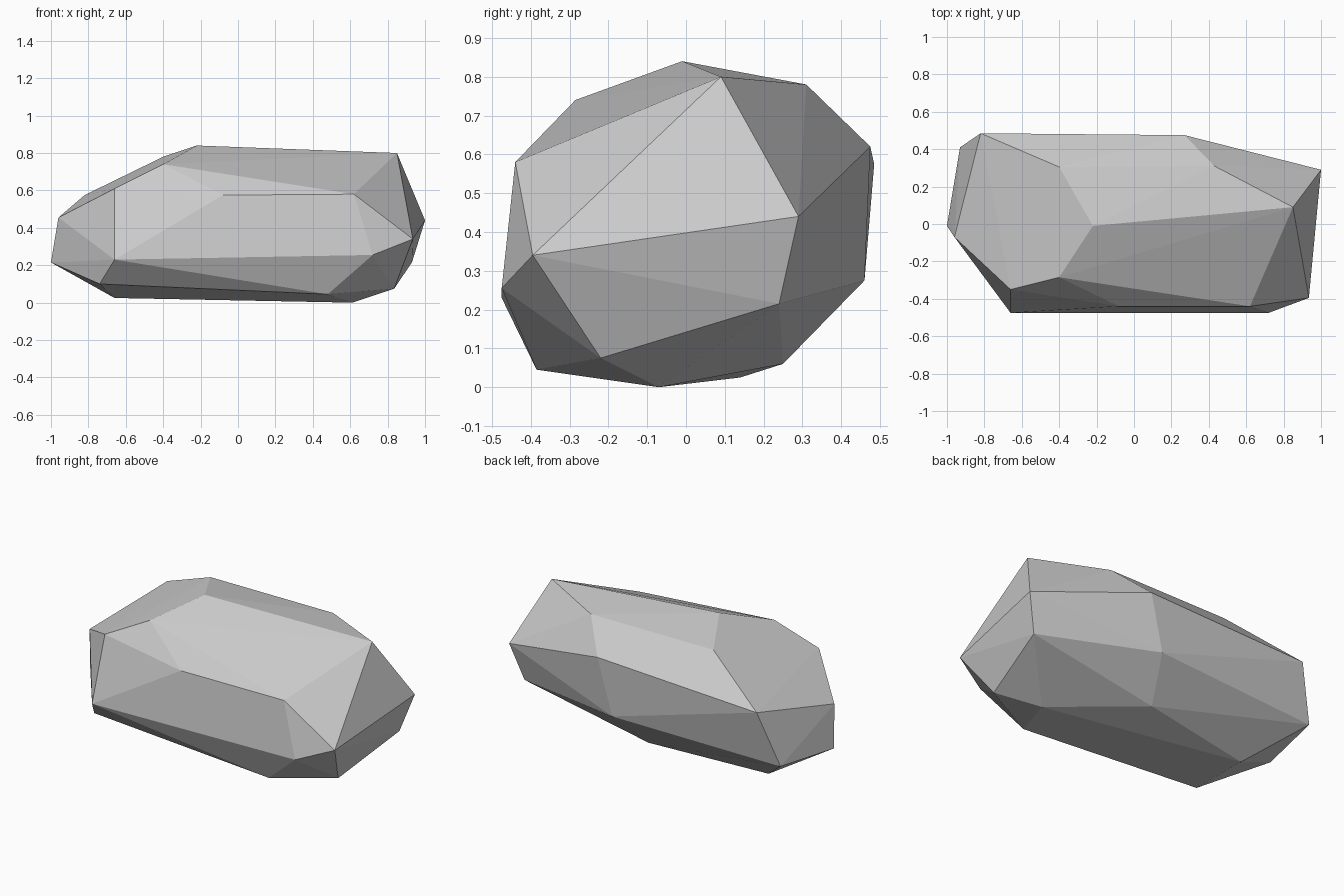
import bpy
import bmesh
from mathutils import Vector

# Remove the default object only
default_cube = bpy.data.objects.get("Cube")
if default_cube:
    bpy.data.objects.remove(default_cube, do_unlink=True)

# Corner points of the boulder in hundredths of a unit, grouped by region
crown = [(-22, -1, 84), (85, 9, 80), (43, 31, 78), (-40, 30.5, 78), (-40, -28.5, 74)]
front_shoulder = [(62, -44, 58), (-8, -44, 57.5), (-66, -35, 61)]
front_belly = [(72, -47.5, 25.5), (-66, -47.5, 23)]
right_tip = [(-100, -1, 21.5), (-96, -7, 45.5), (-93, 41, 24.5)]
left_tip = [(100, 29, 44), (93.5, -39.5, 34), (93, 24, 21.5)]
back_wall = [(-82, 48.5, 57.5), (27, 47.5, 62), (18, 46, 27.5)]
underside = [(-74, -34, 10), (-66, 14, 2.5), (48, -38.5, 4.5),
             (61, -7, 0), (83.5, -22, 7.5), (8, 25, 6)]
regions = [crown, front_shoulder, front_belly, right_tip, left_tip, back_wall, underside]


def make_material(name, color):
    """Plain flat colour shown in the viewport and in renders."""
    material = bpy.data.materials.new(name)
    material.use_nodes = True
    material.diffuse_color = color
    shader = material.node_tree.nodes["Principled BSDF"]
    shader.inputs["Base Color"].default_value = color
    shader.inputs["Roughness"].default_value = 0.9
    return material


def make_faceted_stone(name, corners, material):
    """Wrap the corner points in a closed convex skin with flat facets."""
    bm = bmesh.new()
    for corner in corners:
        bm.verts.new(Vector(corner) / 100)
    hull = bmesh.ops.convex_hull(bm, input=bm.verts)
    loose = {g for g in hull["geom_interior"] + hull["geom_unused"]
             if isinstance(g, bmesh.types.BMVert)}
    bmesh.ops.delete(bm, geom=list(loose), context="VERTS")
    bmesh.ops.recalc_face_normals(bm, faces=bm.faces)
    mesh = bpy.data.meshes.new(name)
    bm.to_mesh(mesh)
    bm.free()
    mesh.materials.append(material)
    for polygon in mesh.polygons:
        polygon.use_smooth = False
    stone = bpy.data.objects.new(name, mesh)
    bpy.context.collection.objects.link(stone)
    return stone


# Single faceted boulder
stone_grey = make_material("stone grey", (0.6, 0.6, 0.6, 1))
make_faceted_stone("boulder", [corner for region in regions for corner in region], stone_grey)
